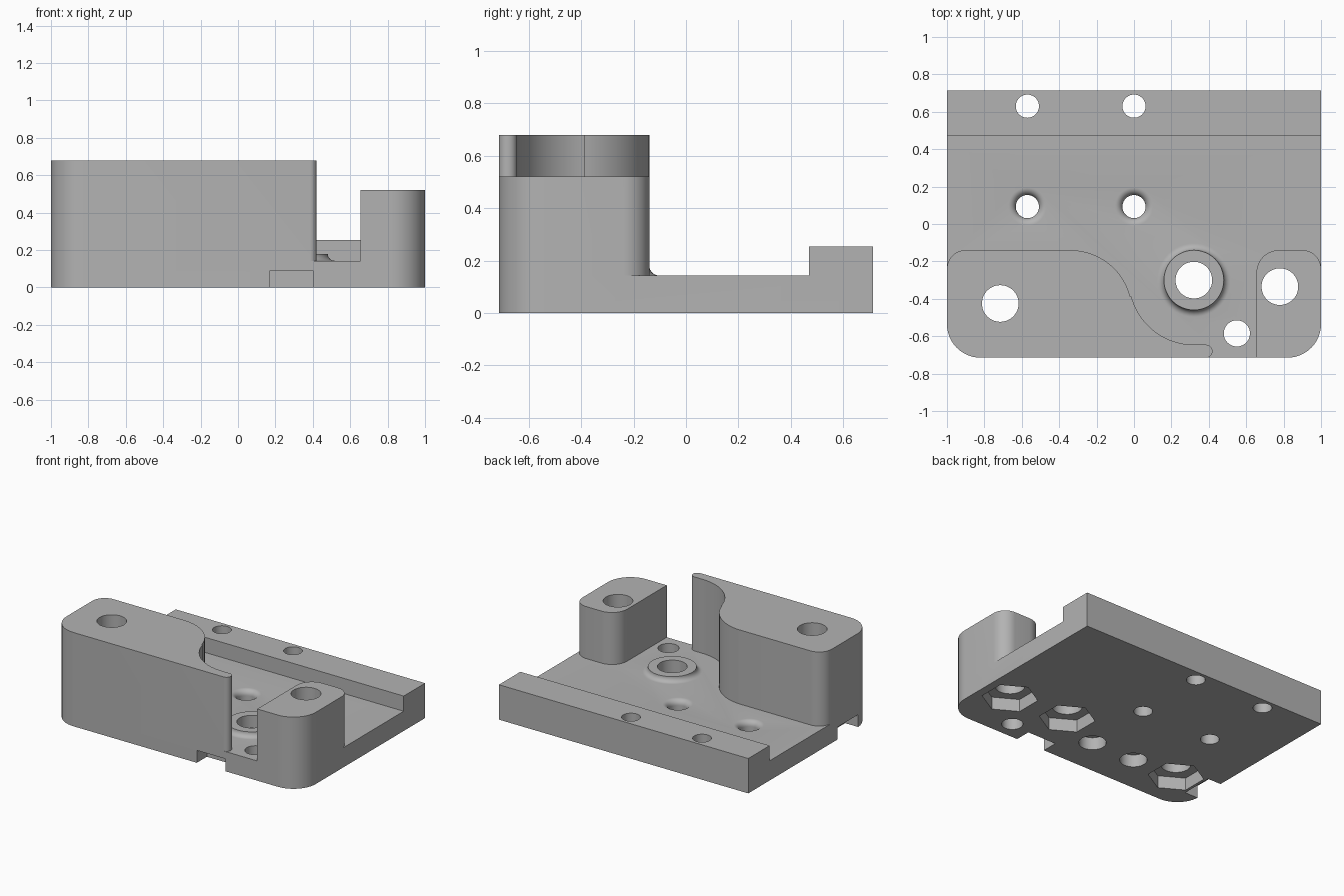
import bpy, bmesh
from math import sin, cos, pi, radians

old = bpy.data.objects.get("Cube")
if old:
    bpy.data.objects.remove(old)

grey = bpy.data.materials.new("plain grey")
grey.use_nodes = True
grey.diffuse_color = (0.45, 0.45, 0.45, 1)
grey.node_tree.nodes["Principled BSDF"].inputs["Base Color"].default_value = (0.45, 0.45, 0.45, 1)


def loft(name, rings):
    """Closed solid skinned through rings of 3D points."""
    bm = bmesh.new()
    loops = [[bm.verts.new(p) for p in ring] for ring in rings]
    for a, b in zip(loops, loops[1:]):
        n = len(a)
        for i in range(n):
            j = (i + 1) % n
            bm.faces.new((a[i], a[j], b[j], b[i]))
    bm.faces.new(loops[0])
    bm.faces.new(loops[-1])
    bmesh.ops.recalc_face_normals(bm, faces=bm.faces)
    mesh = bpy.data.meshes.new(name)
    bm.to_mesh(mesh)
    bm.free()
    ob = bpy.data.objects.new(name, mesh)
    bpy.context.collection.objects.link(ob)
    mesh.materials.append(grey)
    return ob


def prism(name, outline, z0, z1):
    return loft(name, [[(x, y, z) for x, y in outline] for z in (z0, z1)])


def box(name, x0, x1, y0, y1, z0, z1):
    return prism(name, [(x0, y0), (x1, y0), (x1, y1), (x0, y1)], z0, z1)


def turned(name, x, y, profile, sides=48, turn=0.0):
    """Round solid from (radius, height) pairs."""
    angles = [turn + 2 * pi * i / sides for i in range(sides)]
    return loft(name, [[(x + r * cos(a), y + r * sin(a), z) for a in angles] for r, z in profile])


def arc(cx, cy, r, start, end, steps=12):
    return [(cx + r * cos(radians(start + (end - start) * i / steps)),
             cy + r * sin(radians(start + (end - start) * i / steps))) for i in range(steps + 1)]


def combine(target, other, operation):
    mod = target.modifiers.new("join", 'BOOLEAN')
    mod.operation = operation
    mod.solver = 'EXACT'
    mod.object = other
    bpy.context.view_layer.objects.active = target
    bpy.ops.object.modifier_apply(modifier=mod.name)
    bpy.data.objects.remove(other)


FRONT, BACK, PLATE = -0.715, 0.715, 0.143
CORNER = 0.18
left_front = arc(-1 + CORNER, FRONT + CORNER, CORNER, 180, 270)
right_front = arc(1 - CORNER, FRONT + CORNER, CORNER, 270, 360)

# Base plate with rounded front corners
body = prism("bracket_body", left_front + right_front + [(1, BACK), (-1, BACK)], 0, PLATE)

# Raised rail along the back
combine(body, box("back_rail", -1, 1, 0.47, BACK, 0.05, 0.253), 'UNION')

# Tall block with an S-shaped inner wall and thin rounded tip
tall_outline = (left_front
                + arc(0.385, -0.68, 0.035, 270, 450, 10)
                + arc(0.32, -0.30, 0.345, 270, 194.5, 24)
                + arc(-0.34, -0.47, 0.33, 14.5, 90, 24)
                + arc(-0.9, -0.24, 0.1, 90, 180))
combine(body, prism("tall_block", tall_outline, 0.05, 0.68), 'UNION')

# Short tower
tower_outline = ([(0.655, FRONT)] + right_front
                 + arc(0.9, -0.24, 0.1, 0, 90)
                 + arc(0.775, -0.26, 0.12, 90, 180))
combine(body, prism("short_tower", tower_outline, 0.05, 0.52), 'UNION')

# Boss with a concave foot
F = 0.037
foot = [(0.16 + F - F * sin(t), PLATE + F - F * cos(t)) for t in (pi / 2 * i / 8 for i in range(9))]
combine(body, turned("boss", 0.32, -0.30, [(0.16 + F, 0.05)] + foot), 'UNION')

# Bolt holes with hexagonal nut pockets underneath
for x, y in ((-0.715, -0.425), (0.32, -0.30), (0.78, -0.335)):
    combine(body, turned("bolt_hole", x, y, [(0.098, -0.1), (0.098, 1)]), 'DIFFERENCE')
    combine(body, turned("nut_pocket", x, y, [(0.185, -0.1), (0.185, 0.09)], 6, pi / 6), 'DIFFERENCE')

# Plain screw holes
for x, y, r in ((-0.57, 0.63, 0.062), (0, 0.63, 0.062), (0.55, -0.585, 0.07)):
    combine(body, turned("screw_hole", x, y, [(r, -0.1), (r, 1)]), 'DIFFERENCE')

# Screw holes with a rounded mouth
R, M = 0.062, 0.04
mouth = [(R + M - M * cos(t), PLATE - M + M * sin(t)) for t in (pi / 2 * i / 8 for i in range(9))]
for x in (-0.57, 0):
    combine(body, turned("flared_hole", x, 0.093, [(R, -0.1)] + mouth + [(R + M, 0.3)]), 'DIFFERENCE')

# Blind round pockets in the underside
for x in (-0.36, -0.01):
    combine(body, turned("blind_pocket", x, -0.435, [(0.09, -0.1), (0.09, 0.09)]), 'DIFFERENCE')

# Notches in the bottom edges
combine(body, box("front_notch", 0.17, 0.40, -0.9, -0.60, -0.1, 0.09), 'DIFFERENCE')
combine(body, box("side_notch", -1.2, -0.895, -0.545, -0.31, -0.1, 0.09), 'DIFFERENCE')

bpy.ops.object.select_all(action='DESELECT')
body.select_set(True)
bpy.context.view_layer.objects.active = body
bpy.ops.object.shade_smooth_by_angle(angle=radians(30))
